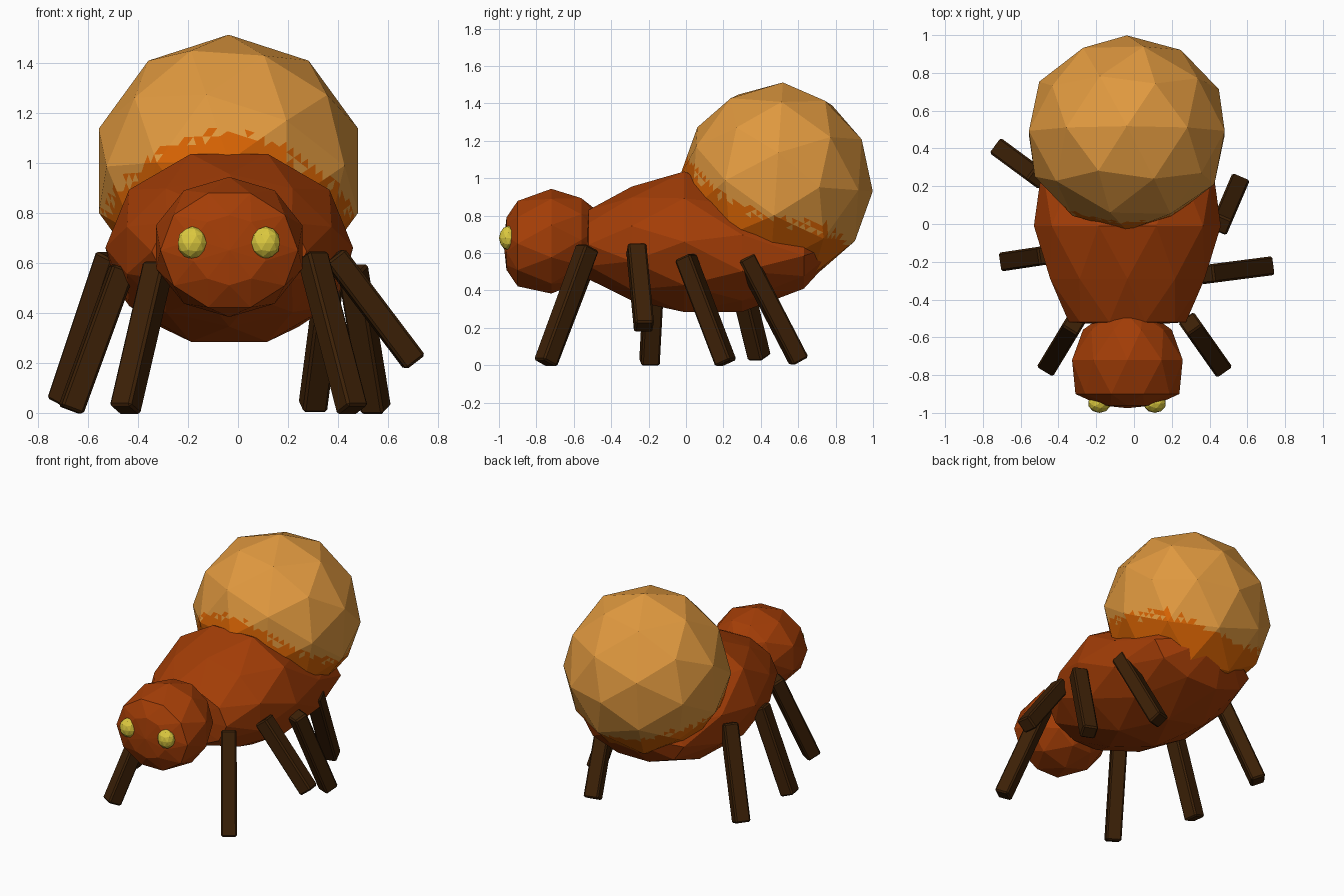
import bpy, bmesh, math, random
from mathutils import Vector, Matrix

if "Cube" in bpy.data.objects:
    bpy.data.objects.remove(bpy.data.objects["Cube"])

random.seed(4)
CX = -0.035  # centre line of the body


def material(name, rgb):
    m = bpy.data.materials.new(name)
    m.diffuse_color = (*rgb, 1)
    m.use_nodes = True
    m.node_tree.nodes["Principled BSDF"].inputs["Base Color"].default_value = m.diffuse_color
    return m


RUST = material("rust", (0.37, 0.047, 0.002))
AMBER = material("amber", (0.75, 0.32, 0.05))
ORANGE = material("orange", (0.68, 0.125, 0.001))
BARK = material("dark_bark", (0.045, 0.0145, 0.002))
YELLOW = material("yellow", (0.72, 0.59, 0.05))


def finish(name, bm, *mats):
    bmesh.ops.recalc_face_normals(bm, faces=bm.faces)
    me = bpy.data.meshes.new(name)
    bm.to_mesh(me)
    bm.free()
    for m in mats:
        me.materials.append(m)
    ob = bpy.data.objects.new(name, me)
    bpy.context.collection.objects.link(ob)
    return ob


def faceted_loft(name, rings, tips, mat, start=0, n=10):
    """Rings (y, centre z, half width, half height), each turned half a step."""
    bm = bmesh.new()
    loops = []
    for i, (y, cz, rx, rz) in enumerate(rings):
        off = 0.5 * ((i + start) % 2)
        loops.append([bm.verts.new((CX + rx * math.cos(a), y, cz + rz * math.sin(a)))
                      for a in (math.tau * (k + off) / n + math.pi / 2 for k in range(n))])
    for i in range(len(loops) - 1):
        a, b = loops[i], loops[i + 1]
        for k in range(n):
            j = (k + 1) % n
            if (i + start) % 2 == 0:
                bm.faces.new((a[k], a[j], b[k]))
                bm.faces.new((a[j], b[j], b[k]))
            else:
                bm.faces.new((a[k], b[j], b[k]))
                bm.faces.new((a[k], a[j], b[j]))
    for loop, (y, z) in zip((loops[0], loops[-1]), tips):
        tip = bm.verts.new((CX, y, z))
        for k in range(n):
            bm.faces.new((loop[k], loop[(k + 1) % n], tip))
    return finish(name, bm, mat)


# Thorax and head
faceted_loft("thorax", [
    (-0.52, 0.645, 0.31, 0.195),
    (-0.29, 0.65, 0.43, 0.305),
    (-0.01, 0.66, 0.495, 0.395),
    (0.30, 0.60, 0.475, 0.315),
    (0.63, 0.585, 0.39, 0.185),
], [(-0.54, 0.645), (0.86, 0.66)], RUST, start=1)

faceted_loft("head", [
    (-0.96, 0.65, 0.15, 0.14),
    (-0.90, 0.65, 0.275, 0.24),
    (-0.72, 0.663, 0.308, 0.28),
    (-0.56, 0.67, 0.235, 0.235),
    (-0.48, 0.67, 0.13, 0.16),
], [(-0.975, 0.65), (-0.43, 0.67)], RUST)

# Abdomen: coarse ball, facets finely cut so the base colour ends in a ragged edge
EDGE = [(-0.1, 1.18), (0.0, 1.14), (0.07, 1.01), (0.2, 0.90),
        (0.45, 0.78), (0.75, 0.73), (1.1, 0.45)]


def edge_height(y):
    for (y0, z0), (y1, z1) in zip(EDGE, EDGE[1:]):
        if y <= y1:
            return z0 + (z1 - z0) * (y - y0) / (y1 - y0)
    return EDGE[-1][1]


bm = bmesh.new()
place = (Matrix.Translation((-0.038, 0.482, 0.968))
         @ Matrix.Diagonal((1, 0.95, 1, 1))
         @ Matrix.Rotation(math.radians(-94), 4, 'X'))
bmesh.ops.create_icosphere(bm, subdivisions=2, radius=0.545, matrix=place)
bmesh.ops.subdivide_edges(bm, edges=bm.edges[:], cuts=7, use_grid_fill=True)
for f in bm.faces:
    c = f.calc_center_median()
    f.material_index = int(c.z < edge_height(c.y) + random.uniform(-0.035, 0.035))
finish("abdomen", bm, AMBER, ORANGE)

# Eyes
for side, x in (("left", -0.183), ("right", 0.11)):
    bm = bmesh.new()
    bmesh.ops.create_icosphere(bm, subdivisions=2, radius=1,
                               matrix=Matrix.Translation((x, -0.95, 0.68))
                               @ Matrix.Diagonal((0.06, 0.05, 0.065, 1)))
    finish("eye_" + side, bm, YELLOW)

# Legs: bevelled square bars from hip to foot
LEGS = {
    "leg_right_front": ((0.30, -0.53, 0.62), (0.455, -0.75, 0.02)),
    "leg_right_middle": ((0.39, -0.265, 0.62), (0.70, -0.225, 0.21)),
    "leg_right_rear": ((0.46, 0.0, 0.57), (0.55, 0.21, 0.02)),
    "leg_right_last": ((0.37, 0.32, 0.57), (0.30, 0.60, 0.03)),
    "leg_left_front": ((-0.32, -0.53, 0.58), (-0.45, -0.745, 0.02)),
    "leg_left_middle": ((-0.465, -0.165, 0.57), (-0.665, -0.195, 0.02)),
    "leg_left_rear": ((-0.51, 0.25, 0.62), (-0.70, 0.39, 0.05)),
}
for name, (hip, foot) in LEGS.items():
    hip, foot = Vector(hip), Vector(foot)
    axis = hip - foot
    yaw = math.atan2(axis.y, axis.x)
    # keep one pair of faces upright along the direction the leg leans
    side = Vector((-math.sin(yaw), math.cos(yaw), 0))
    up = axis.normalized()
    rot = Matrix((side.cross(up), side, up)).transposed()
    bm = bmesh.new()
    bmesh.ops.create_cube(bm, size=1, matrix=Matrix.Translation((hip + foot) / 2)
                          @ rot.to_4x4()
                          @ Matrix.Diagonal((0.095, 0.1, axis.length + 0.02, 1)))
    bmesh.ops.bevel(bm, geom=bm.edges[:], offset=0.01, segments=1, affect='EDGES')
    finish(name, bm, BARK)
